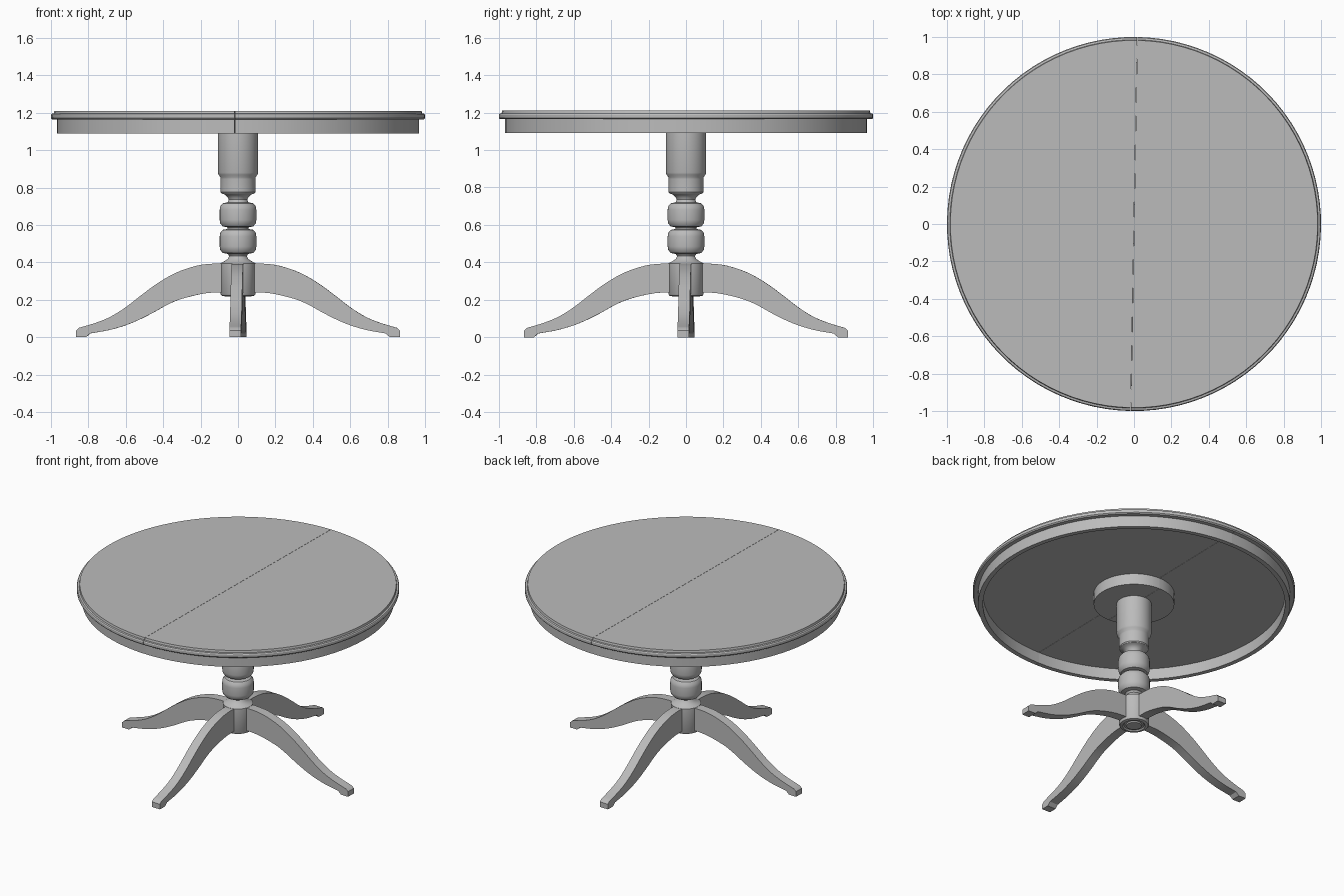
import bpy, bmesh, math
from mathutils import Vector, Matrix

if "Cube" in bpy.data.objects:
    bpy.data.objects.remove(bpy.data.objects["Cube"])

grey = bpy.data.materials.new("plain grey")
grey.use_nodes = True
COLOUR = (0.5, 0.5, 0.5, 1)
grey.diffuse_color = COLOUR
grey.node_tree.nodes["Principled BSDF"].inputs["Base Color"].default_value = COLOUR

TURN = Matrix.Rotation(math.radians(-1.0), 4, "Z")  # whole table sits slightly turned


def finish(bm, name, angle=30):
    bmesh.ops.recalc_face_normals(bm, faces=bm.faces)
    bm.transform(TURN)
    mesh = bpy.data.meshes.new(name)
    bm.to_mesh(mesh)
    bm.free()
    mesh.materials.append(grey)
    mesh.shade_smooth()
    mesh.set_sharp_from_angle(angle=math.radians(angle))
    obj = bpy.data.objects.new(name, mesh)
    bpy.context.collection.objects.link(obj)


def lathe(profile, steps, closed=False):
    """Revolve (radius, height) points about the z axis."""
    bm = bmesh.new()
    verts = [bm.verts.new((r, 0, z)) for r, z in profile]
    pairs = list(zip(verts, verts[1:]))
    if closed:
        pairs.append((verts[-1], verts[0]))
    edges = [bm.edges.new(p) for p in pairs]
    bmesh.ops.spin(bm, geom=verts + edges, axis=(0, 0, 1), cent=(0, 0, 0),
                   angle=math.tau, steps=steps)
    bmesh.ops.remove_doubles(bm, verts=bm.verts, dist=0.0005)
    return bm


def halves(name, profile, steps, closed=False):
    """Make a turned part in two halves that meet at a fine seam."""
    for side, label in ((1, "left"), (-1, "right")):
        bm = lathe(profile, steps, closed)
        cut = bmesh.ops.bisect_plane(
            bm, geom=bm.verts[:] + bm.edges[:] + bm.faces[:], dist=1e-5,
            plane_co=(side * 0.0007, 0, 0), plane_no=(-side, 0, 0), clear_outer=True)
        rim = [e for e in cut["geom_cut"] if isinstance(e, bmesh.types.BMEdge)]
        bmesh.ops.holes_fill(bm, edges=rim, sides=0)
        finish(bm, name + "_" + label)


def smooth_path(points, n=4):
    """Catmull-Rom curve through the points."""
    p = [Vector(q) for q in points]
    p = [2 * p[0] - p[1]] + p + [2 * p[-1] - p[-2]]
    out = []
    for a, b, c, d in zip(p, p[1:], p[2:], p[3:]):
        for i in range(n):
            t = i / n
            out.append(0.5 * (2 * b + (c - a) * t + (2 * a - 5 * b + 4 * c - d) * t * t
                              + (3 * b - a - 3 * c + d) * t ** 3))
    return out + [p[-2]]


# Table top, apron ring and mounting disc, each split by the seam
halves("table_top", [(0, 1.21), (0.982, 1.21), (0.985, 1.196), (0.996, 1.194), (1, 1.188),
                     (1, 1.172), (0.994, 1.165), (0, 1.165)], 96)
halves("apron", [(0.967, 1.165), (0.967, 1.09), (0.937, 1.09), (0.937, 1.165)], 96, True)
halves("mounting_disc", [(0, 1.165), (0.25, 1.165), (0.25, 1.09), (0, 1.09)], 64)


# Turned column with two beads
def bead(z, half=0.067):
    steps = ((0.055, 1), (0.082, 0.92), (0.095, 0.68), (0.098, 0.4),
             (0.098, -0.4), (0.095, -0.68), (0.082, -0.92), (0.055, -1))
    return [(r, z + half * h) for r, h in steps]


column = [(0, 1.1), (0.108, 1.1), (0.108, 0.88), (0.104, 0.868), (0.094, 0.855),
          (0.093, 0.845), (0.093, 0.775), (0.088, 0.768), (0.07, 0.762), (0.055, 0.748),
          (0.05, 0.735)]
column += bead(0.654) + bead(0.512)
column += [(0.047, 0.433), (0.055, 0.418), (0.075, 0.405), (0.093, 0.395), (0.093, 0.23),
           (0.088, 0.222), (0.07, 0.218), (0.062, 0.226), (0.05, 0.226), (0.046, 0.218),
           (0, 0.218)]
finish(lathe(column, 48), "column", 35)

# Four curved legs with small square feet
upper = smooth_path([(0.04, 0.393), (0.13, 0.393), (0.22, 0.382), (0.33, 0.345),
                     (0.43, 0.288), (0.52, 0.222), (0.6, 0.16), (0.68, 0.11),
                     (0.76, 0.077), (0.85, 0.05)])
lower = smooth_path([(0.79, 0.02), (0.68, 0.04), (0.57, 0.075), (0.465, 0.125),
                     (0.38, 0.172), (0.3, 0.205), (0.17, 0.235), (0.04, 0.24)])
foot = [Vector(q) for q in ((0.866, 0.035), (0.866, 0), (0.812, 0))]
HALF_WIDTH = 0.031
for i, label in enumerate(("left", "back", "right", "front")):
    bm = bmesh.new()
    face = bm.faces.new([bm.verts.new((q.x, -HALF_WIDTH, q.y)) for q in upper + foot + lower])
    ext = bmesh.ops.extrude_face_region(bm, geom=[face])
    moved = [g for g in ext["geom"] if isinstance(g, bmesh.types.BMVert)]
    bmesh.ops.translate(bm, verts=moved, vec=(0, 2 * HALF_WIDTH, 0))
    if len([f for f in bm.faces if len(f.verts) > 4]) < 2:
        bm.faces.new([v for v in face.verts])
    bm.transform(Matrix.Rotation(i * math.pi / 2, 4, "Z"))
    finish(bm, label + "_leg")
